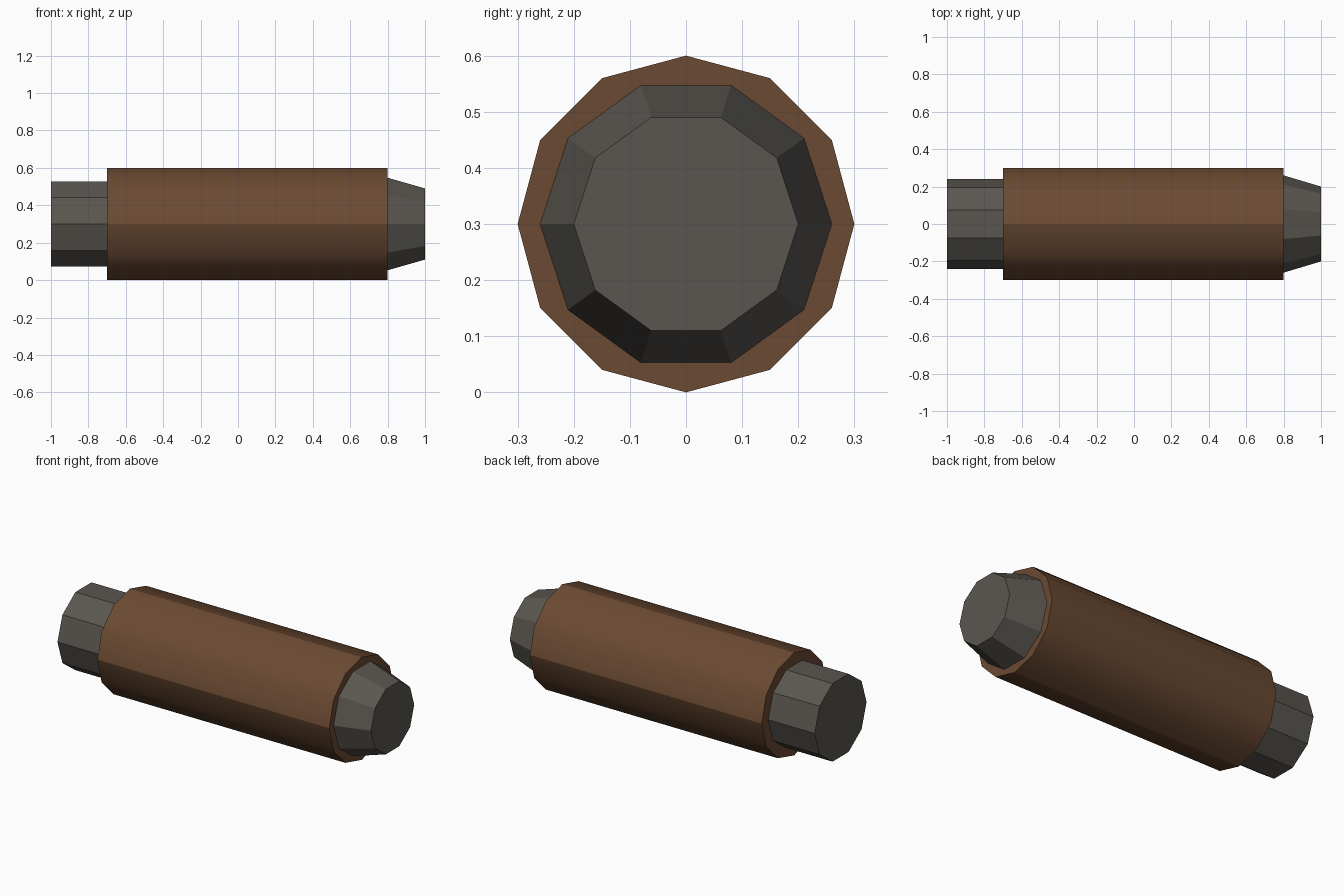
import bpy, math

if "Cube" in bpy.data.objects:
    bpy.data.objects.remove(bpy.data.objects["Cube"])


def material(name, rgb):
    m = bpy.data.materials.new(name)
    m.diffuse_color = (*rgb, 1)
    m.use_nodes = True
    m.node_tree.nodes["Principled BSDF"].inputs["Base Color"].default_value = m.diffuse_color
    return m


brown = material("brown", (0.147, 0.069, 0.032))
grey = material("warm_grey", (0.102, 0.093, 0.080))


def x_cone(name, sides, x0, x1, r0, r1, mat):
    """Capped cone or cylinder lying along x at z = 0.3."""
    bpy.ops.mesh.primitive_cone_add(
        vertices=sides, radius1=r0, radius2=r1, depth=x1 - x0,
        location=((x0 + x1) / 2, 0, 0.3), rotation=(0, math.pi / 2, 0))
    ob = bpy.context.object
    ob.name = name
    ob.data.materials.append(mat)
    bpy.ops.object.transform_apply(location=False, rotation=True, scale=False)
    return ob


# Main barrel: twelve sides, softened around, crisp at the ends
x_cone("barrel", 12, -0.7, 0.8, 0.3, 0.3, brown)
bpy.ops.object.shade_smooth_by_angle(angle=math.radians(30))

# Straight plug at the left end, tapered nose at the right end
x_cone("rear_plug", 10, -1.0, -0.7, 0.24, 0.24, grey)
x_cone("tapered_nose", 10, 0.8, 1.0, 0.26, 0.2, grey)
